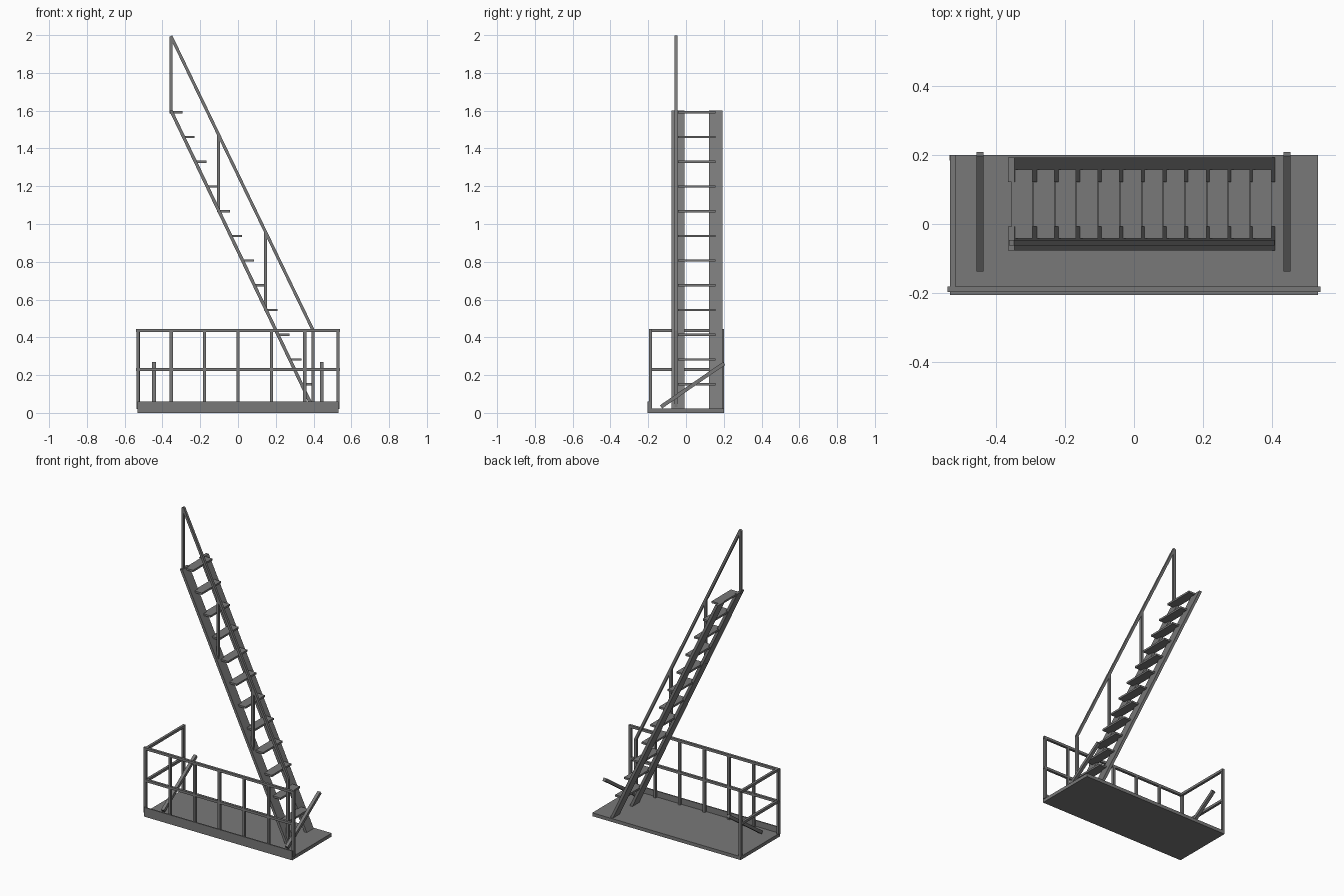
import bpy
from mathutils import Vector

if "Cube" in bpy.data.objects:
    bpy.data.objects.remove(bpy.data.objects["Cube"])

# Dark grey painted steel
steel = bpy.data.materials.new("dark_steel")
steel.diffuse_color = (0.19, 0.19, 0.19, 1)
steel.use_nodes = True
steel.node_tree.nodes["Principled BSDF"].inputs["Base Color"].default_value = steel.diffuse_color


def mesh(name, verts, faces):
    me = bpy.data.meshes.new(name)
    me.from_pydata(verts, [], faces)
    me.materials.append(steel)
    ob = bpy.data.objects.new(name, me)
    bpy.context.collection.objects.link(ob)
    return ob


def prism(name, bottom, top):
    """Closed four-sided solid between two matching quads."""
    faces = [(3, 2, 1, 0), (4, 5, 6, 7)]
    faces += [(i, (i + 1) % 4, (i + 1) % 4 + 4, i + 4) for i in range(4)]
    return mesh(name, [tuple(v) for v in bottom + top], faces)


def box(name, x0, x1, y0, y1, z0, z1):
    quad = [(x0, y0), (x1, y0), (x1, y1), (x0, y1)]
    return prism(name, [(x, y, z0) for x, y in quad], [(x, y, z1) for x, y in quad])


def bar(name, a, b, w=0.016):
    """Square bar between two points."""
    a, b = Vector(a), Vector(b)
    d = (b - a).normalized()
    ref = Vector((0, 1, 0)) if abs(d.y) < 0.5 else Vector((1, 0, 0))
    u = ref.cross(d).normalized() * w / 2
    v = d.cross(u).normalized() * w / 2
    ring = [-u - v, u - v, u + v, -u + v]
    return prism(name, [a + o for o in ring], [b + o for o in ring])


# Platform and toe board
box("platform", -0.532, 0.532, -0.2, 0.2, 0, 0.022)
box("toe_board", -0.532, 0.532, -0.205, -0.197, 0, 0.06)

# Guard rail along the front and the left end
FY, LX, RAIL = -0.189, -0.53, 0.436
for i in range(7):
    x = LX + i * 0.53 / 3
    bar(f"guard_post_{i}", (x, FY, 0.02), (x, FY, RAIL))
bar("guard_post_back", (LX + 0.004, 0.192, 0.02), (LX + 0.004, 0.192, RAIL))
for label, z in (("top", RAIL), ("middle", 0.23)):
    bar(f"front_{label}_rail", (-0.54, FY, z), (0.54, FY, z))
    bar(f"side_{label}_rail", (LX + 0.006, FY, z), (LX + 0.006, 0.2, z))

# Diagonal support struts
for label, x in (("left", -0.445), ("right", 0.443)):
    bar(f"{label}_strut", (x, -0.132, 0.032), (x, 0.202, 0.262), 0.02)

# Stair stringers: flat sloping slabs
for label, y0, y1 in (("front", -0.077, -0.007), ("back", 0.122, 0.193)):
    prism(f"{label}_stringer",
          [(0.389, y0, 0.022), (0.408, y0, 0.022), (0.408, y1, 0.022), (0.389, y1, 0.022)],
          [(-0.364, y0, 1.6), (-0.345, y0, 1.6), (-0.345, y1, 1.6), (-0.364, y1, 1.6)])

# Treads
for i in range(12):
    x, z = -0.354 + i * 0.0628, 1.591 - i * 0.1308
    box(f"tread_{i}", x, x + 0.061, -0.042, 0.157, z - 0.006, z + 0.006)

# Handrail with posts
HY = -0.054
for i in range(4):
    x, z = -0.354 + i * 0.25, 1.585 - i * 0.521
    bar(f"handrail_post_{i}", (x, HY, z), (x, HY, 1.99 - i * 0.518))
bar("handrail", (-0.355, HY, 1.995), (0.399, HY, 0.434))
